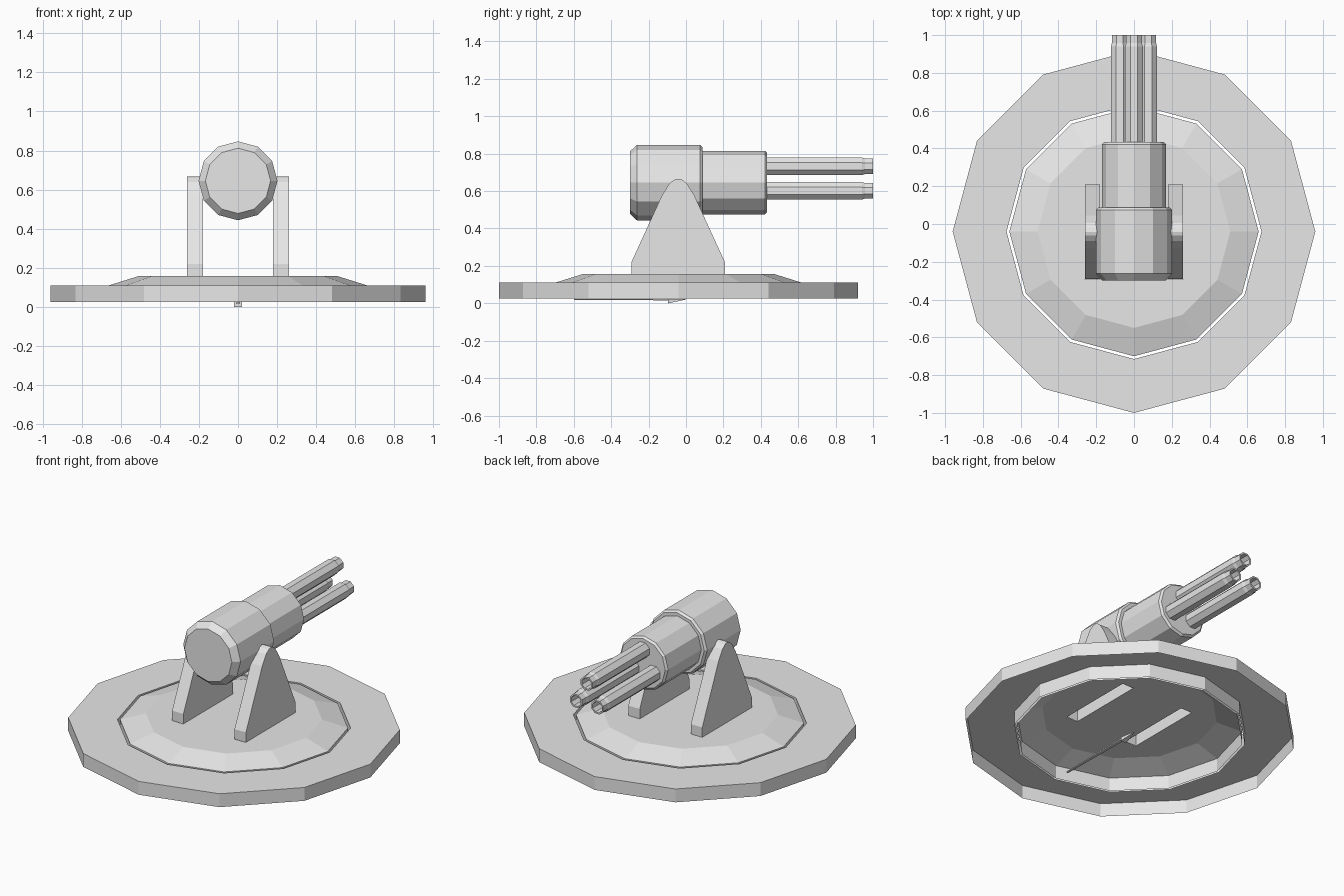
import bpy, bmesh, math
from mathutils import Vector

if "Cube" in bpy.data.objects:
    bpy.data.objects.remove(bpy.data.objects["Cube"], do_unlink=True)

GREY = bpy.data.materials.new("plain_grey")
GREY.use_nodes = True
GREY.diffuse_color = (0.8, 0.8, 0.8, 1)
GREY.node_tree.nodes["Principled BSDF"].inputs["Base Color"].default_value = (0.8, 0.8, 0.8, 1)

CY = -0.04          # turret centre along y
AXIS_Z = 0.645      # height of the gun axis
DECK_Z = 0.157      # top of the turntable


def finish(name, bm):
    """Orient normals outward (upward-facing on top) and make the object."""
    bmesh.ops.recalc_face_normals(bm, faces=bm.faces[:])
    bm.normal_update()
    flats = [f for f in bm.faces if abs(f.normal.z) > 0.5]
    top = max(flats or bm.faces[:], key=lambda f: f.calc_center_median().z)
    if top.normal.z < 0:
        bmesh.ops.reverse_faces(bm, faces=bm.faces[:])
    mesh = bpy.data.meshes.new(name)
    bm.to_mesh(mesh)
    bm.free()
    mesh.materials.append(GREY)
    ob = bpy.data.objects.new(name, mesh)
    bpy.context.collection.objects.link(ob)
    return ob


def lathe(bm, profile, sides, place, turn=0.0, caps=True):
    """Spin (radius, distance) pairs; place(a, b, d) maps them to 3D."""
    rings = []
    for r, d in profile:
        angles = [turn + 2 * math.pi * i / sides for i in range(sides)]
        rings.append([bm.verts.new(place(r * math.cos(a), r * math.sin(a), d)) for a in angles])
    for lo, hi in zip(rings, rings[1:]):
        for i in range(sides):
            j = (i + 1) % sides
            bm.faces.new((lo[i], lo[j], hi[j], hi[i]))
    if caps:
        bm.faces.new(rings[0])
        bm.faces.new(rings[-1])
    return rings


def upright(a, b, d):
    return Vector((a, CY + b, d))


def along_y(x, z):
    return lambda a, b, d: Vector((x + a, d, z + b))


# Outer base ring, an open-bottomed channel
bm = bmesh.new()
lathe(bm, [(0.96, 0.025), (0.96, 0.11), (0.675, 0.11), (0.675, 0.025)], 12, upright, caps=False)
finish("base_ring", bm)

# Turntable shell, with two slots under the hollow supports
bm = bmesh.new()
rings = lathe(bm, [(0.66, 0.025), (0.66, 0.11), (0.51, DECK_Z)], 12, upright, caps=False)
rim = rings[-1]
loops = [rim]
for s in (-1, 1):
    loops.append([bm.verts.new((s * x, y, DECK_Z)) for x, y in
                  ((0.18, -0.293), (0.26, -0.293), (0.26, 0.208), (0.18, 0.208))])
edges = []
for loop in loops:
    for a, b in zip(loop, loop[1:] + loop[:1]):
        edges.append(bm.edges.get((a, b)) or bm.edges.new((a, b)))
bmesh.ops.triangle_fill(bm, use_beauty=True, use_dissolve=False, edges=edges,
                        normal=Vector((0, 0, 1)))
finish("turntable", bm)

# Pair of tapered supports, open at the bottom
half = [(0.25, DECK_Z), (0.25, 0.22), (0.086, 0.578), (0.047, 0.64)]
outline = ([(-y, z) for y, z in half] + [(-0.02, 0.661), (0, 0.666), (0.02, 0.661)]
           + half[::-1])
for side, s in (("right", -1), ("left", 1)):
    bm = bmesh.new()
    inner = [bm.verts.new((s * 0.18, CY - 0.002 + y, z)) for y, z in outline]
    outer = [bm.verts.new((s * 0.26, CY - 0.002 + y, z)) for y, z in outline]
    bm.faces.new(inner)
    bm.faces.new(outer)
    for i in range(len(outline) - 1):
        bm.faces.new((inner[i], inner[i + 1], outer[i + 1], outer[i]))
    finish(side + "_support", bm)

# Gun housing and the narrower front sleeve
bm = bmesh.new()
lathe(bm, [(0.167, -0.3), (0.202, -0.262), (0.202, 0.075), (0.19, 0.088)],
      12, along_y(0, AXIS_Z))
finish("gun_housing", bm)
bm = bmesh.new()
lathe(bm, [(0.17, 0.06), (0.17, 0.422), (0.158, 0.434)], 12, along_y(0, AXIS_Z))
finish("gun_sleeve", bm)

# Three hollow barrels in a triangle
for i, name in enumerate(("top", "right", "left")):
    a = math.radians(90 + 120 * i)
    bm = bmesh.new()
    lathe(bm, [(0.051, 0.42), (0.051, 0.94), (0.045, 0.957), (0.045, 1.0),
               (0.035, 1.0), (0.035, 0.9)], 8,
          along_y(0.087 * math.cos(a), AXIS_Z + 0.087 * math.sin(a)), turn=math.pi / 8)
    finish(name + "_barrel", bm)

# Thin pointer beneath the base: a shaft and a tapering tip
bm = bmesh.new()
sections = [[bm.verts.new((x, y, z)) for x, z in
             ((-w, lo), (w, lo), (w, hi), (-w, hi))]
            for y, w, lo, hi in ((-0.6, 0.006, 0.018, 0.024), (-0.095, 0.01, 0.016, 0.024),
                                 (-0.095, 0.02, 0.0, 0.024), (0.0, 0.003, 0.02, 0.024))]
for p, q in zip(sections, sections[1:]):
    for i in range(4):
        j = (i + 1) % 4
        bm.faces.new((p[i], p[j], q[j], q[i]))
bm.faces.new(sections[0])
bm.faces.new(sections[-1])
finish("underside_pointer", bm)
